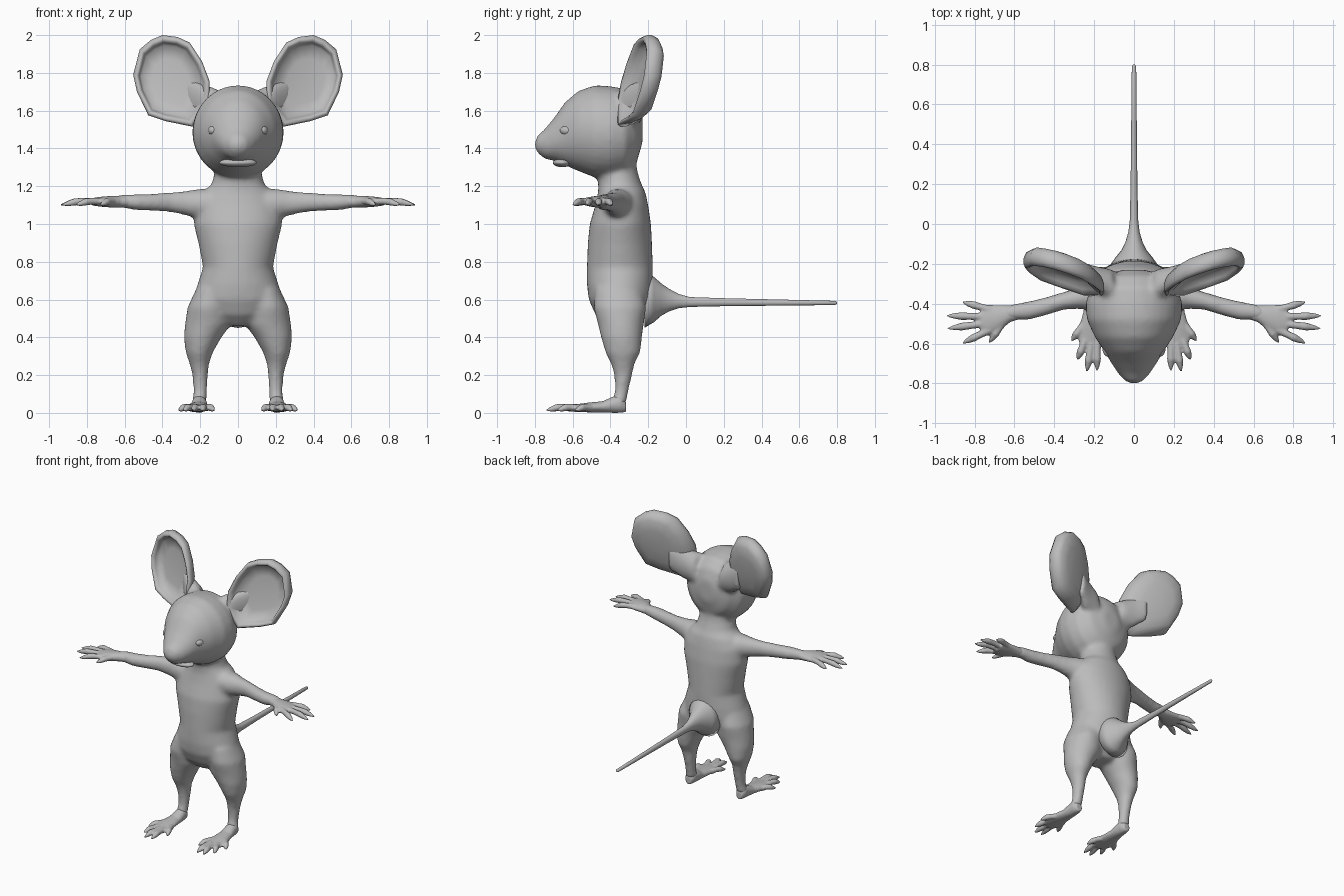
import bpy, bmesh, math
from mathutils import Vector

if "Cube" in bpy.data.objects:
    bpy.data.objects.remove(bpy.data.objects["Cube"])

X, Y, Z = Vector((1, 0, 0)), Vector((0, 1, 0)), Vector((0, 0, 1))

fur = bpy.data.materials.new("soft_grey")
fur.use_nodes = True
fur.diffuse_color = (0.5, 0.5, 0.5, 1)
bsdf = next(n for n in fur.node_tree.nodes if n.type == "BSDF_PRINCIPLED")
bsdf.inputs["Base Color"].default_value = fur.diffuse_color
bsdf.inputs["Roughness"].default_value = 0.7


def bridge(bm, rings):
    """Skin a list of vertex rings and close both ends."""
    n = len(rings[0])
    for a, b in zip(rings, rings[1:]):
        for i in range(n):
            j = (i + 1) % n
            bm.faces.new((a[i], a[j], b[j], b[i]))
    bm.faces.new(rings[0])
    bm.faces.new(rings[-1])


def loft(bm, sections, u, v, n=24):
    """Sections are (centre, radius along u, radius along v)."""
    rings = []
    for c, ru, rv in sections:
        angles = [math.tau * i / n for i in range(n)]
        rings.append([bm.verts.new(Vector(c) + u * ru * math.cos(t) + v * rv * math.sin(t))
                      for t in angles])
    bridge(bm, rings)


def digit(bm, base, tip, r):
    """Finger or toe with a raised knuckle and a pointed claw."""
    base, tip = Vector(base), Vector(tip)
    side = (tip - base).cross(Z).normalized()
    steps = [(0, 1, 0), (0.35, 0.9, 0.3), (0.6, 1, 0.3), (0.8, 0.7, 0), (1, 0.12, -0.2)]
    loft(bm, [(base.lerp(tip, t) + Z * r * lift, r * k, r * k) for t, k, lift in steps],
         side, Z, 10)


def ball(bm, centre, radii):
    made = bmesh.ops.create_uvsphere(bm, u_segments=24, v_segments=14, radius=1)["verts"]
    for p in made:
        p.co = Vector(centre) + Vector([a * b for a, b in zip(p.co, radii)])


def finish(bm, name, mirror=False, voxel=0, passes=0):
    bmesh.ops.recalc_face_normals(bm, faces=bm.faces)
    mesh = bpy.data.meshes.new(name)
    bm.to_mesh(mesh)
    bm.free()
    mesh.materials.append(fur)
    for f in mesh.polygons:
        f.use_smooth = True
    ob = bpy.data.objects.new(name, mesh)
    bpy.context.collection.objects.link(ob)
    if voxel:
        fuse = ob.modifiers.new("fuse", "REMESH")
        fuse.mode = "VOXEL"
        fuse.voxel_size = voxel
        fuse.use_smooth_shade = True
        soften = ob.modifiers.new("soften", "SMOOTH")
        soften.factor = 0.5
        soften.iterations = passes
    if mirror:
        m = ob.modifiers.new("mirror", "MIRROR")
        m.use_mirror_merge = False
    return ob


# Body: torso, head, limbs and ear roots fused into one skin
bm = bmesh.new()
torso = [(.46, .08, -.42, -.27), (.52, .19, -.48, -.215), (.60, .235, -.515, -.18),
         (.68, .215, -.525, -.175), (.77, .185, -.525, -.175), (.90, .21, -.52, -.18),
         (1.0, .235, -.51, -.185), (1.1, .225, -.48, -.2), (1.17, .185, -.465, -.215),
         (1.21, .14, -.465, -.235), (1.27, .125, -.47, -.255), (1.36, .11, -.45, -.27)]
loft(bm, [((0, (a + b) / 2, z), w, (b - a) / 2) for z, w, a, b in torso], X, Y, 32)

head = [(-.80, .015, 1.405, 1.435), (-.79, .045, 1.38, 1.465), (-.75, .08, 1.345, 1.50),
        (-.70, .113, 1.335, 1.56), (-.64, .148, 1.31, 1.645), (-.57, .195, 1.28, 1.705),
        (-.48, .237, 1.245, 1.735), (-.40, .243, 1.24, 1.73), (-.32, .22, 1.26, 1.715),
        (-.26, .155, 1.33, 1.66), (-.23, .06, 1.43, 1.58)]
loft(bm, [((0, y, (a + b) / 2), w, (b - a) / 2) for y, w, a, b in head], X, Z, 32)
ball(bm, (0, -.765, 1.425), (.05, .035, .045))

leg = [(.66, .14, .08, -.48, -.24), (.56, .155, .112, -.49, -.21), (.47, .158, .123, -.467, -.223),
       (.40, .187, .1, -.45, -.233), (.32, .205, .072, -.427, -.241), (.26, .205, .052, -.397, -.272),
       (.20, .2, .041, -.38, -.284), (.12, .2, .036, -.376, -.304), (.05, .205, .038, -.395, -.315)]
arm = [(.10, -.36, 1.11, .09, .07), (.20, -.36, 1.105, .08, .082), (.27, -.37, 1.11, .056, .066),
       (.35, -.385, 1.115, .045, .053), (.45, -.415, 1.115, .046, .046),
       (.53, -.435, 1.115, .047, .043), (.60, -.44, 1.12, .04, .037), (.65, -.45, 1.12, .035, .03)]
for s in (-1, 1):
    loft(bm, [((s * x, (a + b) / 2, z), r, (b - a) / 2) for z, x, r, a, b in leg], X, Y)
    loft(bm, [((s * x, y, z), ry, rz) for x, y, z, ry, rz in arm], Y, Z)
    loft(bm, [((s * .10, -.32, 1.60), .09, .11), ((s * .20, -.27, 1.64), .06, .11),
              ((s * .28, -.215, 1.68), .03, .09)], Y, Z)
finish(bm, "body", voxel=0.014, passes=8)

# Tail: flared root tapering to a thin tip
bm = bmesh.new()
tail = [(-.22, .60, .13, .15), (-.17, .60, .095, .12), (-.13, .60, .062, .085),
        (-.09, .597, .043, .06), (-.04, .592, .028, .038), (.02, .587, .021, .026),
        (.2, .586, .017, .021), (.5, .584, .014, .016), (.79, .582, .011, .011), (.8, .582, .005, .005)]
loft(bm, [((0, y, z), rx, rz) for y, z, rx, rz in tail], X, Z)
finish(bm, "tail")

# Hands: flat palm, four fingers and a thumb
bm = bmesh.new()
palm = [(.56, -.44, .033, .031), (.62, -.45, .042, .031), (.68, -.473, .066, .03),
        (.73, -.483, .077, .026), (.77, -.485, .062, .02)]
loft(bm, [((x, y, 1.118), ry, rz) for x, y, ry, rz in palm], Y, Z)
fingers = [((.72, -.43), (.865, -.39)), ((.75, -.465), (.945, -.46)),
           ((.75, -.5), (.94, -.525)), ((.72, -.53), (.865, -.6)), ((.65, -.485), (.73, -.6))]
for base, tip in fingers:
    digit(bm, (*base, 1.12), (*tip, 1.105), .02)
finish(bm, "hands", mirror=True, voxel=0.006, passes=4)

# Feet: long sole with five splayed toes
bm = bmesh.new()
sole = [(-.318, .205, .024, .005, .06), (-.345, .205, .038, 0, .10), (-.39, .205, .042, 0, .085),
        (-.44, .208, .046, .002, .062), (-.52, .215, .062, .003, .054),
        (-.58, .215, .066, .005, .046), (-.62, .215, .05, .008, .04)]
loft(bm, [((x, y, (a + b) / 2), r, (b - a) / 2) for y, x, r, a, b in sole], X, Z)
toes = [((.17, -.53), (.125, -.64)), ((.185, -.59), (.185, -.74)), ((.215, -.6), (.237, -.745)),
        ((.245, -.58), (.285, -.685)), ((.25, -.5), (.317, -.59))]
for base, tip in toes:
    digit(bm, (*base, .027), (*tip, .018), .02)
finish(bm, "feet", mirror=True, voxel=0.006, passes=4)

# Ears: cupped bowls with a thick rolled rim on a slanted plane
bm = bmesh.new()
outline = [(.40, 2.0), (.32, 1.99), (.255, 1.96), (.19, 1.86), (.15, 1.755), (.15, 1.64),
           (.24, 1.515), (.385, 1.545), (.475, 1.575), (.535, 1.70), (.555, 1.79),
           (.52, 1.925), (.46, 1.975)]
cx, cz = .36, 1.75
profile = [(.1, .062), (.5, .06), (.78, .05), (.84, .02), (.88, 0), (.95, -.005), (1, .015),
           (1, .04), (.93, .075), (.8, .097), (.5, .112), (.1, .115)]
rings = []
for k, depth in profile:
    ring = []
    for px, pz in outline:
        x, z = cx + (px - cx) * k, cz + (pz - cz) * k
        ring.append(bm.verts.new((x, -.22 + .3 * (x - .4) + .19 * (z - 2) + depth, z)))
    rings.append(ring)
bridge(bm, rings)
finish(bm, "ears", mirror=True)

# Closed eyelids
bm = bmesh.new()
ball(bm, (.128, -.625, 1.495), (.03, .042, .028))
finish(bm, "eyelids", mirror=True)

# Lower lip
bm = bmesh.new()
ball(bm, (0, -.655, 1.325), (.1, .05, .024))
finish(bm, "lower_lip")
